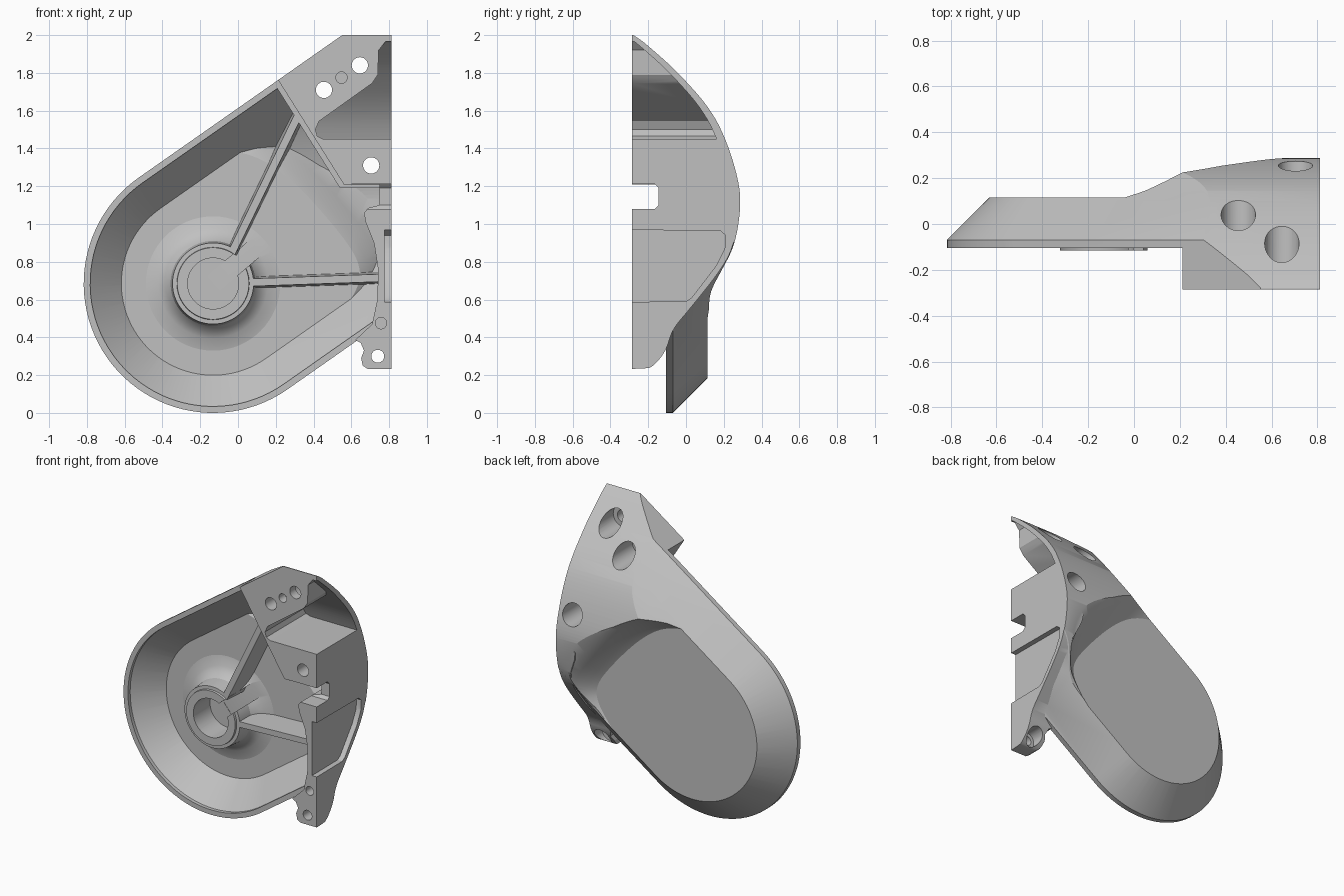
import bpy, bmesh, math
from mathutils import Vector

cube = bpy.data.objects.get("Cube")
if cube:
    bpy.data.objects.remove(cube, do_unlink=True)

grey = bpy.data.materials.new("plain_grey")
grey.use_nodes = True
grey.diffuse_color = (0.53, 0.53, 0.53, 1)
grey.node_tree.nodes["Principled BSDF"].inputs["Base Color"].default_value = (0.53, 0.53, 0.53, 1)

CX, CZ, R, TILT = -0.132, 0.685, 0.685, math.radians(35)


def loft(name, layers, axis="y"):
    """Closed solid through outlines stacked along an axis: (depth, points)."""
    bm = bmesh.new()
    rings = []
    for depth, pts in layers:
        rings.append([bm.verts.new((u, depth, v) if axis == "y" else (depth, u, v)) for u, v in pts])
    n = len(rings[0])
    for a, b in zip(rings, rings[1:]):
        for i in range(n):
            j = (i + 1) % n
            bm.faces.new((a[i], a[j], b[j], b[i]))
    bm.faces.new(rings[0][::-1])
    bm.faces.new(rings[-1])
    bm.normal_update()
    bmesh.ops.triangulate(bm, faces=bm.faces[:])
    bmesh.ops.recalc_face_normals(bm, faces=bm.faces[:])
    mesh = bpy.data.meshes.new(name)
    bm.to_mesh(mesh)
    bm.free()
    obj = bpy.data.objects.new(name, mesh)
    bpy.context.collection.objects.link(obj)
    mesh.materials.append(grey)
    return obj


def prism(name, pts, d0, d1, axis="y"):
    return loft(name, [(d0, pts), (d1, pts)], axis)


def volume(mesh):
    bm = bmesh.new()
    bm.from_mesh(mesh)
    v = bm.calc_volume()
    bm.free()
    return v


def combine(a, b, op):
    """Boolean that keeps the first solver result with a plausible volume."""
    va, vb = volume(a.data), volume(b.data)
    low, high = {"DIFFERENCE": (max(va - vb, 0), va), "INTERSECT": (0, min(va, vb)),
                 "UNION": (max(va, vb), va + vb)}[op]
    mod = a.modifiers.new("cut", "BOOLEAN")
    mod.operation, mod.object = op, b
    for solver in ("MANIFOLD", "EXACT", "FLOAT"):
        mod.solver = solver
        bpy.context.view_layer.update()
        mesh = bpy.data.meshes.new_from_object(a.evaluated_get(bpy.context.evaluated_depsgraph_get()))
        if low - 1e-5 < volume(mesh) < high - 1e-6 and mesh.polygons:
            a.data = mesh
            break
    a.modifiers.clear()
    bpy.data.objects.remove(b, do_unlink=True)
    return a


def rounded(pts, times=3):
    """Corner-cutting subdivision of a closed outline."""
    for _ in range(times):
        out = []
        for i, p in enumerate(pts):
            p, q = Vector(p), Vector(pts[(i + 1) % len(pts)])
            out += [p.lerp(q, 0.25), p.lerp(q, 0.75)]
        pts = out
    return [tuple(p) for p in pts]


def grown(pts, d):
    """Offset a clockwise outline outward."""
    out = []
    for i, p in enumerate(pts):
        t = (Vector(pts[(i + 1) % len(pts)]) - Vector(pts[i - 1])).normalized()
        out.append((p[0] - t.y * d, p[1] + t.x * d))
    return out


def circle(x, z, r, n=40):
    return [(x + r * math.cos(2 * math.pi * i / n), z + r * math.sin(2 * math.pi * i / n)) for i in range(n)]


def half_stadium(inset):
    """Round-ended strip running up to the right."""
    r, n = R - inset, 48
    pts = [(CX + r * math.cos(TILT + math.pi * (0.5 + i / n)),
            CZ + r * math.sin(TILT + math.pi * (0.5 + i / n))) for i in range(n + 1)]
    far = Vector((math.cos(TILT), math.sin(TILT))) * 2.6
    return pts + [(pts[-1][0] + far.x, pts[-1][1] + far.y), (pts[0][0] + far.x, pts[0][1] + far.y)]


# Side profile of the bulged end, as (y, z)
crown = [(-1, 2.08), (-0.45, 2.08), (-0.275, 2.005), (-0.15, 1.9), (-0.04, 1.8), (0.13, 1.61),
         (0.22, 1.43), (0.287, 1.2), (0.287, 1.05), (0.255, 0.88), (0.19, 0.757)]
body_tail = [(0.137, 0.66), (0.122, 0.6), (0.121, 0.5), (0.12, -1), (-1, -1)]
wall_tail = [(0.02, 0.545), (-0.07, 0.44), (-0.1, 0.33), (-0.165, 0.25), (-0.21, 0.23), (-1, 0.23)]
# Outline of the flat back face where the bulge starts, clockwise
flat_edge = rounded([(-2, 1.4), (-0.6, 1.4), (-0.1, 1.37), (0.1, 1.33), (0.28, 1.2), (0.48, 0.98),
                     (0.62, 0.79), (0.61, 0.66), (0.45, 0.46), (0.1, 0.1), (0, -0.4), (-2, -0.4)])


def bulge(tail, shift):
    pts = rounded([(y, z) for y, z in crown + tail])
    return prism("bulge_profile", [(y - shift, z) for y, z in pts], -1.5, 0.9 + shift, "x")


def body(name, t):
    """Tapered strip, bounded by the bulge and by the flat back, inset by t."""
    edge = t * 1.15
    obj = loft(name, [(-0.5 - t, half_stadium(edge)), (-0.07 - t / 3, half_stadium(edge)),
                      (0.38 - t / 3, half_stadium(edge + 0.45))])
    combine(obj, bulge(body_tail, t), "INTERSECT")
    steps = [(0, 0), (0.045, 0.03), (0.11, 0.095), (0.16, 0.14), (0.25, 0.18), (0.4, 0.22)]
    dish = loft("dish", [(0.115 - t + h, grown(flat_edge, t + d)) for d, h in steps])
    return combine(obj, dish, "DIFFERENCE")


# Outer shell with the thick mounting block left proud at the front
shell = body("shell", 0)
front_cut = prism("front_cut", [(-2, -1), (2, -1), (2, 1.21), (0.56, 1.21), (0, 2.1), (-2, 2.1)], -0.7, -0.105)
combine(shell, front_cut, "DIFFERENCE")

# Hollow interior, stopping short of the block
cavity = body("cavity", 0.03)
block = prism("block", [(0.54, 1.19), (2, 1.19), (2, 3), (-0.6, 3)], -0.8, 0.8)
combine(cavity, block, "DIFFERENCE")
combine(shell, cavity, "DIFFERENCE")

# Side wall with the lower foot
wall = prism("wall", [(0.75, 1.25), (0.75, 1.1), (0.69, 1.085), (0.668, 1.06), (0.675, 1.01), (0.72, 0.9),
                      (0.742, 0.76), (0.738, 0.6), (0.71, 0.47), (0.62, 0.385), (0.65, 0.37), (0.667, 0.33),
                      (0.652, 0.29), (0.66, 0.25), (0.69, 0.231), (0.85, 0.2), (0.85, 1.25)], -0.6, 0.6)
combine(wall, bulge(wall_tail, 0.004), "INTERSECT")
combine(shell, wall, "UNION")

# Trim to the flat mating planes
trim = prism("trim", [(-1, -0.1), (0.812, -0.1), (0.812, 2), (-1, 2)], -0.285, 0.8)
combine(shell, trim, "INTERSECT")

# Upper pocket, open to the side
pocket = prism("pocket", [(0.45, 1.45), (0.42, 1.465), (0.41, 1.5), (0.43, 1.545), (0.71, 1.745), (0.74, 1.79),
                          (0.745, 1.92), (0.78, 1.965), (0.89, 1.965), (0.89, 1.45)], -0.6, 0.6)
combine(pocket, bulge(wall_tail, 0.045), "INTERSECT")
combine(shell, pocket, "DIFFERENCE")

# Side recess and notch
recess = prism("recess", [(-0.6, 0.97), (0.18, 0.965), (0.21, 0.94), (0.205, 0.87), (0.16, 0.78), (0.03, 0.61),
                          (0, 0.59), (-0.6, 0.585)], 0.775, 1, "x")
combine(shell, recess, "DIFFERENCE")
notch = prism("notch", [(-0.6, 1.08), (-0.165, 1.08), (-0.145, 1.1), (-0.145, 1.19), (-0.165, 1.212),
                        (-0.6, 1.212)], 0.6, 1, "x")
combine(shell, notch, "DIFFERENCE")

# Bolt holes with wide counterbores at the back, then blind pin holes
for x, z, r, wide, seat in [(0.645, 1.84, 0.043, 0.075, -0.22), (0.455, 1.71, 0.043, 0.075, -0.16),
                            (0.705, 1.31, 0.043, 0.075, -0.12), (0.74, 0.3, 0.034, 0.058, -0.21)]:
    combine(shell, prism("hole", circle(x, z, r), -0.6, 0.7), "DIFFERENCE")
    combine(shell, prism("counterbore", circle(x, z, wide), seat, 0.7), "DIFFERENCE")
for x, z in [(0.548, 1.775), (0.757, 0.475)]:
    combine(shell, prism("pin_hole", circle(x, z, 0.03), -0.6, -0.22), "DIFFERENCE")


def strip(a, b, half):
    a, b = Vector(a), Vector(b)
    s = (b - a).normalized()
    s = Vector((-s.y, s.x)) * half
    return [tuple(p) for p in (a + s, b + s, b - s, a - s)]


# Round boss with flared base, bore and slot
boss = loft("boss", [(y, circle(CX, CZ, r, 64)) for y, r in
                     [(-0.115, 0.19), (-0.1, 0.192), (-0.099, 0.215), (0.01, 0.225),
                      (0.045, 0.25), (0.07, 0.29), (0.086, 0.36), (0.1, 0.361)]])
combine(boss, prism("bore", circle(CX, CZ, 0.135, 64), -0.4, 0.07), "DIFFERENCE")
slot_end = (CX + 0.42 * math.cos(0.7), CZ + 0.42 * math.sin(0.7))
combine(boss, prism("slot", strip((CX, CZ), slot_end, 0.05), -0.4, 0.072), "DIFFERENCE")

# Stiffening ribs from the boss to the block and the wall
ribs = []
for name, a, b in [("upper_rib", (-0.035, 0.845), (0.345, 1.63)), ("lower_rib", (0.055, 0.69), (0.76, 0.715))]:
    rib = loft(name, [(-0.1, strip(a, b, 0.02)), (0.35, strip(a, b, 0.045))])
    ribs.append(combine(rib, body("limit", 0.012), "INTERSECT"))

# Smooth the rounded areas and keep edges crisp
for obj in [shell, boss] + ribs:
    bpy.ops.object.select_all(action="DESELECT")
    obj.select_set(True)
    bpy.context.view_layer.objects.active = obj
    bpy.ops.object.shade_smooth_by_angle(angle=math.radians(25))
